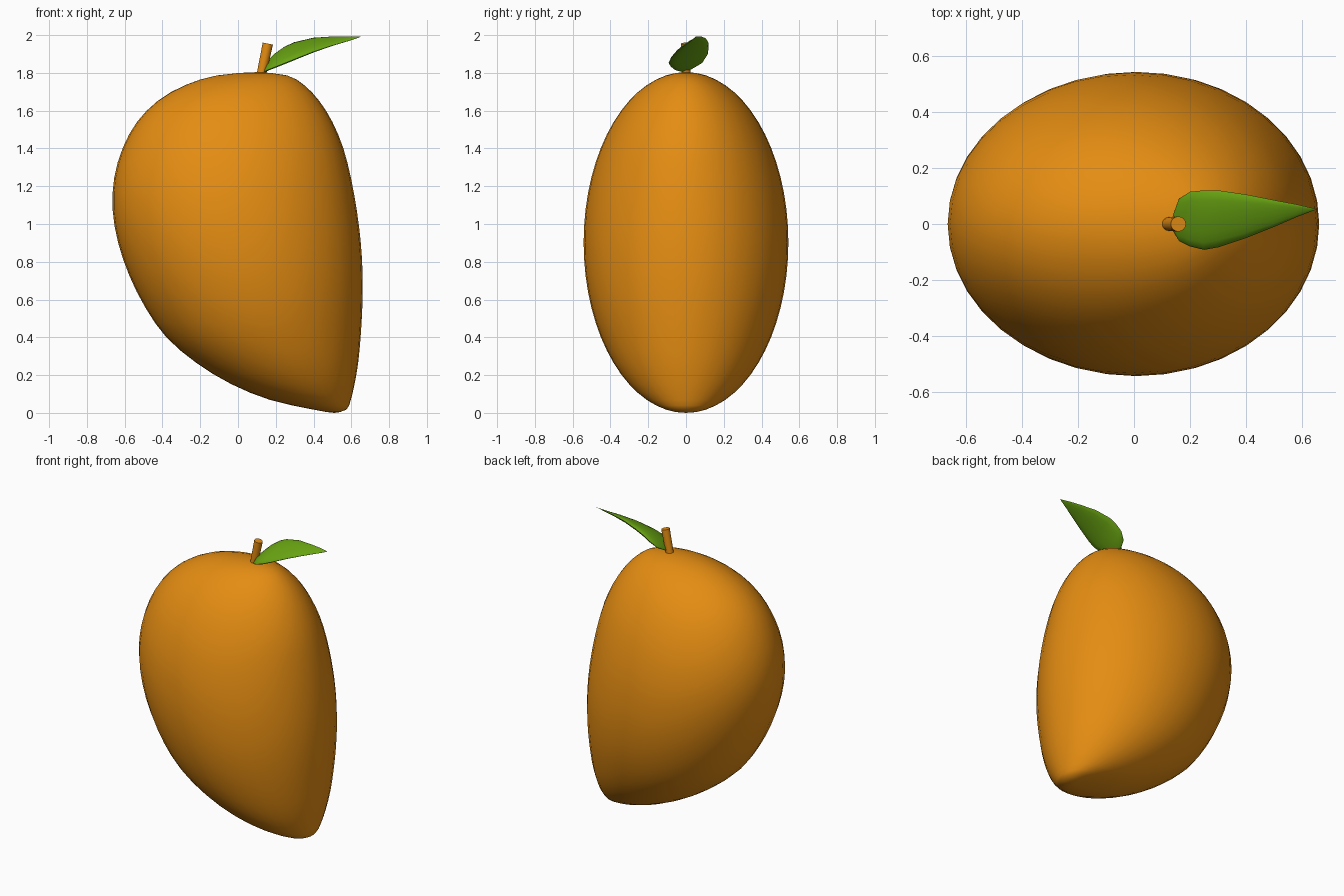
import bpy, bmesh, math
from mathutils import Vector

if "Cube" in bpy.data.objects:
    bpy.data.objects.remove(bpy.data.objects["Cube"])


def material(name, rgb):
    m = bpy.data.materials.new(name)
    m.diffuse_color = (*rgb, 1)
    m.use_nodes = True
    m.node_tree.nodes["Principled BSDF"].inputs["Base Color"].default_value = m.diffuse_color
    return m


orange = material("mango orange", (0.78, 0.265, 0.006))
green = material("leaf green", (0.14, 0.37, 0.006))


def loft(name, rings, start, end, mat):
    """Skin a list of rings and close both ends with a fan to a point."""
    bm = bmesh.new()
    loops = [[bm.verts.new(p) for p in r] for r in rings]
    n = len(loops[0])
    for a, b in zip(loops, loops[1:]):
        for i in range(n):
            j = (i + 1) % n
            bm.faces.new((a[i], a[j], b[j], b[i]))
    for point, loop in ((start, loops[0]), (end, loops[-1])):
        v = bm.verts.new(point)
        for i in range(n):
            bm.faces.new((v, loop[i], loop[(i + 1) % n]))
    bmesh.ops.recalc_face_normals(bm, faces=bm.faces)
    me = bpy.data.meshes.new(name)
    bm.to_mesh(me)
    bm.free()
    me.materials.append(mat)
    ob = bpy.data.objects.new(name, me)
    bpy.context.collection.objects.link(ob)
    bpy.context.view_layer.objects.active = ob
    bpy.ops.object.select_all(action='DESELECT')
    ob.select_set(True)
    bpy.ops.object.shade_smooth_by_angle(angle=math.radians(50))
    return ob


def spline(values, t):
    """Catmull-Rom through evenly spaced values."""
    i = min(int(t), len(values) - 2)
    f = t - i
    p1, p2 = values[i], values[i + 1]
    p0 = values[i - 1] if i else p1
    p3 = values[i + 2] if i + 2 < len(values) else p2
    return p1 + 0.5 * f * (p2 - p0 + f * (2*p0 - 5*p1 + 4*p2 - p3 + f * (3*(p1 - p2) + p3 - p0)))


# Fruit: elliptical rings between the left and right outlines, bottom to top
left = [.51, .40, .17, -.035, -.22, -.38, -.49, -.575, -.635, -.664, -.655,
        -.61, -.535, -.425, -.28, -.11, .10]
right = [.51, .574, .597, .617, .636, .649, .658, .66, .65, .628, .597,
         .557, .50, .43, .35, .26, .10]
rings = []
STEPS, SEG = 32, 40
for k in range(1, STEPS):
    th = math.pi * k / STEPS
    l, r = spline(left, k * 16 / STEPS), spline(right, k * 16 / STEPS)
    z = 0.902 - 0.902 * math.cos(th)
    rings.append([((l + r) / 2 + (r - l) / 2 * math.cos(2 * math.pi * i / SEG),
                   0.542 * math.sin(th) * math.sin(2 * math.pi * i / SEG), z)
                  for i in range(SEG)])
loft("fruit", rings, (.51, 0, 0), (.10, 0, 1.804), orange)

# Stem: slightly leaning peg
stem = []
for x, z, r in ((.118, 1.76, .024), (.158, 1.95, .027)):
    stem.append([(x + r * math.cos(a), r * math.sin(a), z + .005 - .2 * r * math.cos(a))
                 for a in (2 * math.pi * i / 16 for i in range(16))])
loft("stem", stem, (.118, 0, 1.76), (.158, 0, 1.955), orange)

# Leaf: lens-shaped sections between the low near edge and the high far edge
edges = [(.14, -.025, 1.807, .035, 1.825), (.16, -.06, 1.817, .09, 1.86),
         (.2, -.08, 1.833, .115, 1.90), (.25, -.092, 1.853, .12, 1.935),
         (.3, -.083, 1.873, .12, 1.958), (.4, -.05, 1.912, .105, 1.983),
         (.5, -.01, 1.945, .085, 1.991), (.58, .025, 1.968, .07, 1.993),
         (.64, .048, 1.987, .056, 1.993)]
sections = []
for x, y0, z0, y1, z1 in edges:
    a, b = Vector((x, y0, z0)), Vector((x, y1, z1))
    mid, half = (a + b) / 2, (b - a) / 2
    up = half.cross(Vector((-1, 0, -.35))).normalized() * half.length * .2
    sections.append([mid + half * math.cos(t) + up * math.sin(t)
                     for t in (2 * math.pi * i / 16 for i in range(16))])
loft("leaf", sections, (.132, 0, 1.808), (.652, .053, 1.993), green)
